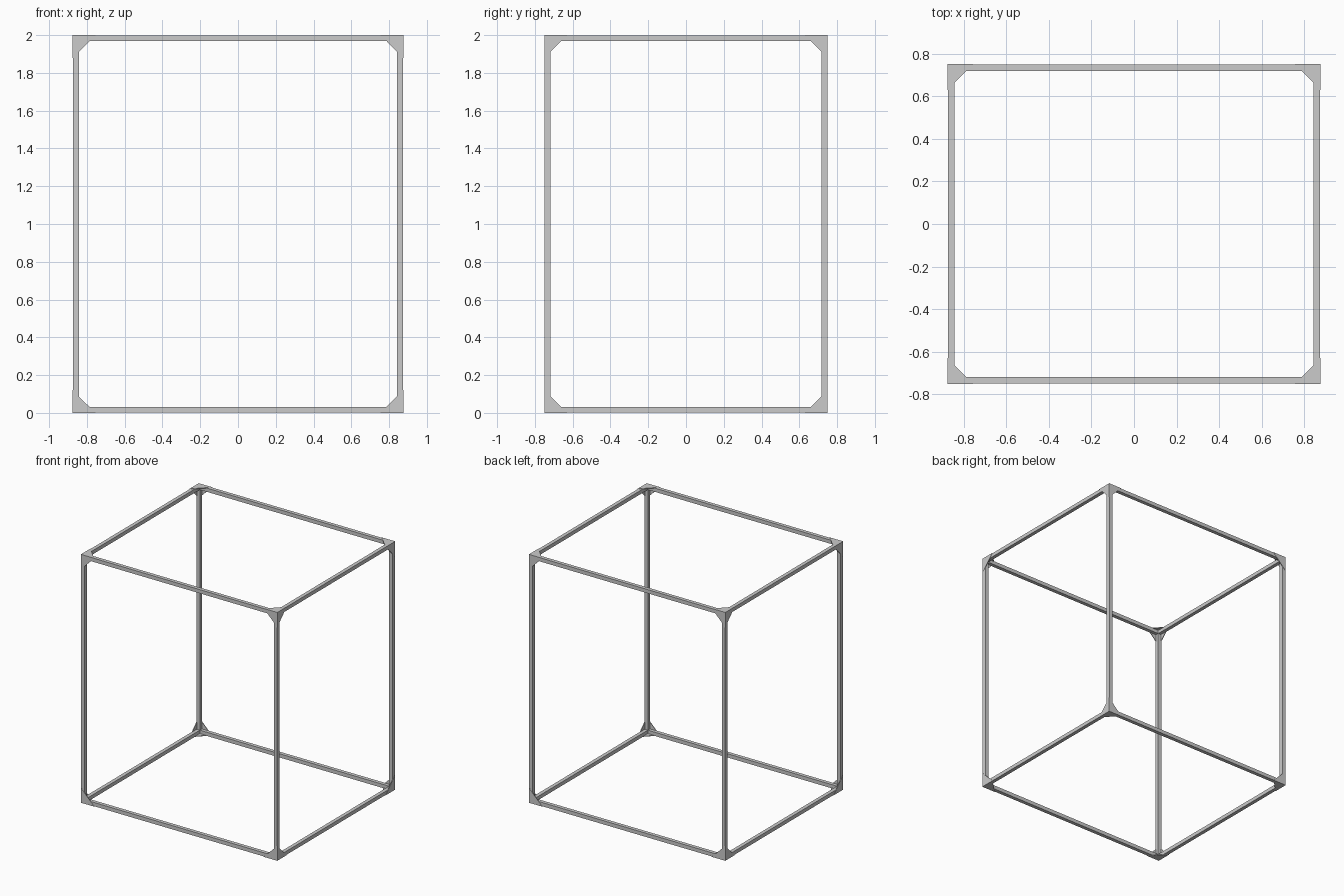
import bpy, bmesh
from mathutils import Vector

if "Cube" in bpy.data.objects:
    bpy.data.objects.remove(bpy.data.objects["Cube"])

HALF = Vector((0.875, 0.75, 1.0))   # half size of the cage
BAR = 0.03                          # bar thickness
LIP = 0.002                         # brackets stand proud of the bars
LEG = 0.12                          # bracket leg length
PLATE = 0.005                       # bracket plate thickness


def finish(name, bm, axes):
    """Make an object centred in the cage and mirror it on the given axes."""
    bmesh.ops.recalc_face_normals(bm, faces=bm.faces)
    me = bpy.data.meshes.new(name)
    bm.to_mesh(me)
    bm.free()
    ob = bpy.data.objects.new(name, me)
    bpy.context.collection.objects.link(ob)
    ob.location.z = HALF.z
    mod = ob.modifiers.new("mirror", "MIRROR")
    mod.use_axis = axes
    mod.use_mirror_merge = False


# Square bars: four along each axis
for axis, name in enumerate(("width_bars", "depth_bars", "upright_bars")):
    bm = bmesh.new()
    bmesh.ops.create_cube(bm, size=1)
    # uprights run full height, depth bars butt into uprights, width bars into both
    trim = LIP if axis == 2 else LIP + BAR
    size = Vector((BAR, BAR, BAR))
    size[axis] = 2 * (HALF[axis] - trim)
    centre = HALF - Vector((LIP + BAR / 2,) * 3)
    centre[axis] = 0
    bmesh.ops.scale(bm, vec=size, verts=bm.verts)
    bmesh.ops.translate(bm, vec=centre, verts=bm.verts)
    finish(name, bm, [i != axis for i in range(3)])

# Corner brackets: three triangular plates meeting at each corner
bm = bmesh.new()
for n in range(3):
    u, v = (n + 1) % 3, (n + 2) % 3
    tri = []
    for a, b in ((0, 0), (LEG, 0), (0, LEG)):
        p = HALF.copy()
        p[u] -= a
        p[v] -= b
        tri.append(bm.verts.new(p))
    face = bm.faces.new(tri)
    ext = bmesh.ops.extrude_face_region(bm, geom=[face], use_keep_orig=True)
    shift = Vector((0, 0, 0))
    shift[n] = -PLATE
    bmesh.ops.translate(bm, vec=shift, verts=[g for g in ext["geom"]
                                              if isinstance(g, bmesh.types.BMVert)])
finish("corner_brackets", bm, (True, True, True))
